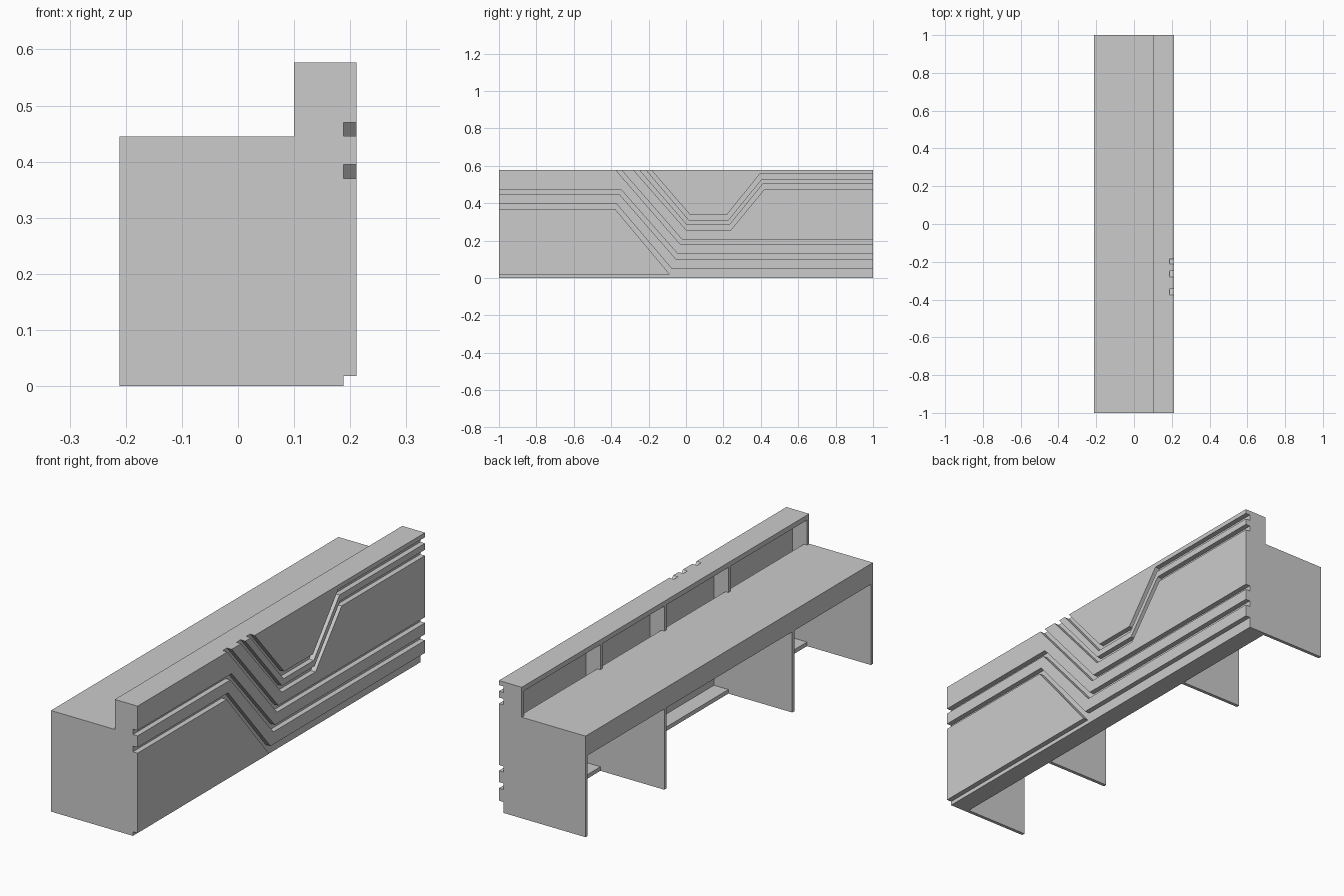
import bpy, bmesh

if "Cube" in bpy.data.objects:
    bpy.data.objects.remove(bpy.data.objects["Cube"])

TOP = 0.577       # top of the front wall
COUNTER = 0.445   # worktop height
BACK = 0.10       # rear face of the front wall
BASE = 0.188      # groove floor of the front wall
FRONT, REAR = 0.211, -0.211
T = 0.015         # thin board thickness


def prism(name, profile, x0, x1):
    """Extrude a (y, z) profile from x0 to x1."""
    bm = bmesh.new()
    face = bm.faces.new([bm.verts.new((x0, y, z)) for y, z in profile])
    geom = bmesh.ops.extrude_face_region(bm, geom=[face])["geom"]
    verts = [v for v in geom if isinstance(v, bmesh.types.BMVert)]
    bmesh.ops.translate(bm, verts=verts, vec=(x1 - x0, 0, 0))
    bmesh.ops.recalc_face_normals(bm, faces=bm.faces)
    mesh = bpy.data.meshes.new(name)
    bm.to_mesh(mesh)
    bm.free()
    obj = bpy.data.objects.new(name, mesh)
    bpy.context.collection.objects.link(obj)
    return obj


def box(name, x, y, z):
    return prism(name, [(y[0], z[0]), (y[1], z[0]), (y[1], z[1]), (y[0], z[1])], *x)


# Front wall: backing board, top cap and bottom board
box("front_backing", (0.17, BASE), (-1, 1), (0, TOP))
box("wall_cap", (BACK, 0.17), (-1, 1), (TOP - 0.022, TOP))
box("wall_bottom", (BACK, 0.17), (-1, 1), (0, 0.018))

# Worktop
box("worktop", (REAR, 0.115), (-1, 1), (COUNTER - 0.09, COUNTER))

# Vertical partitions inside the wall
for i, y in enumerate((-1 + T / 2, -0.445, 0, 0.445, 1 - T / 2)):
    box(f"wall_partition_{i}", (BACK, 0.17), (y - T / 2, y + T / 2), (0.018, TOP - 0.022))

# Support panels under the worktop
for i, y in enumerate((-1 + T / 2, -0.445, 0.445, 1 - T / 2)):
    box(f"support_panel_{i}", (REAR, BACK), (y - T / 2, y + T / 2), (0, COUNTER - 0.09))

# Raised facade panels, separated by angled grooves
facade = {
    "top_right": [(-.185, TOP), (.02, .34), (.22, .34), (.395, .557), (1, .557), (1, TOP)],
    "upper_band": [(-.212, TOP), (.015, .31), (.226, .31), (.405, .53), (1, .53), (1, .502),
                   (.41, .502), (.232, .283), (.005, .283), (-.25, TOP)],
    "middle": [(-.28, TOP), (.003, .255), (.238, .255), (.42, .476), (1, .476), (1, .205),
               (-.02, .205), (-.345, TOP)],
    "stepped_upper": [(-.375, TOP), (-.03, .18), (1, .18), (1, .13), (-.045, .13),
                      (-.345, .47), (-1, .47), (-1, TOP)],
    "stepped_lower": [(-1, .446), (-.354, .446), (-.055, .103), (1, .103), (1, .048),
                      (-.075, .048), (-.37, .395), (-1, .395)],
    "bottom_left": [(-1, .37), (-.38, .37), (-.085, .018), (-1, .018)],
}
for name, outline in facade.items():
    prism(f"facade_{name}", outline, BASE, FRONT)
